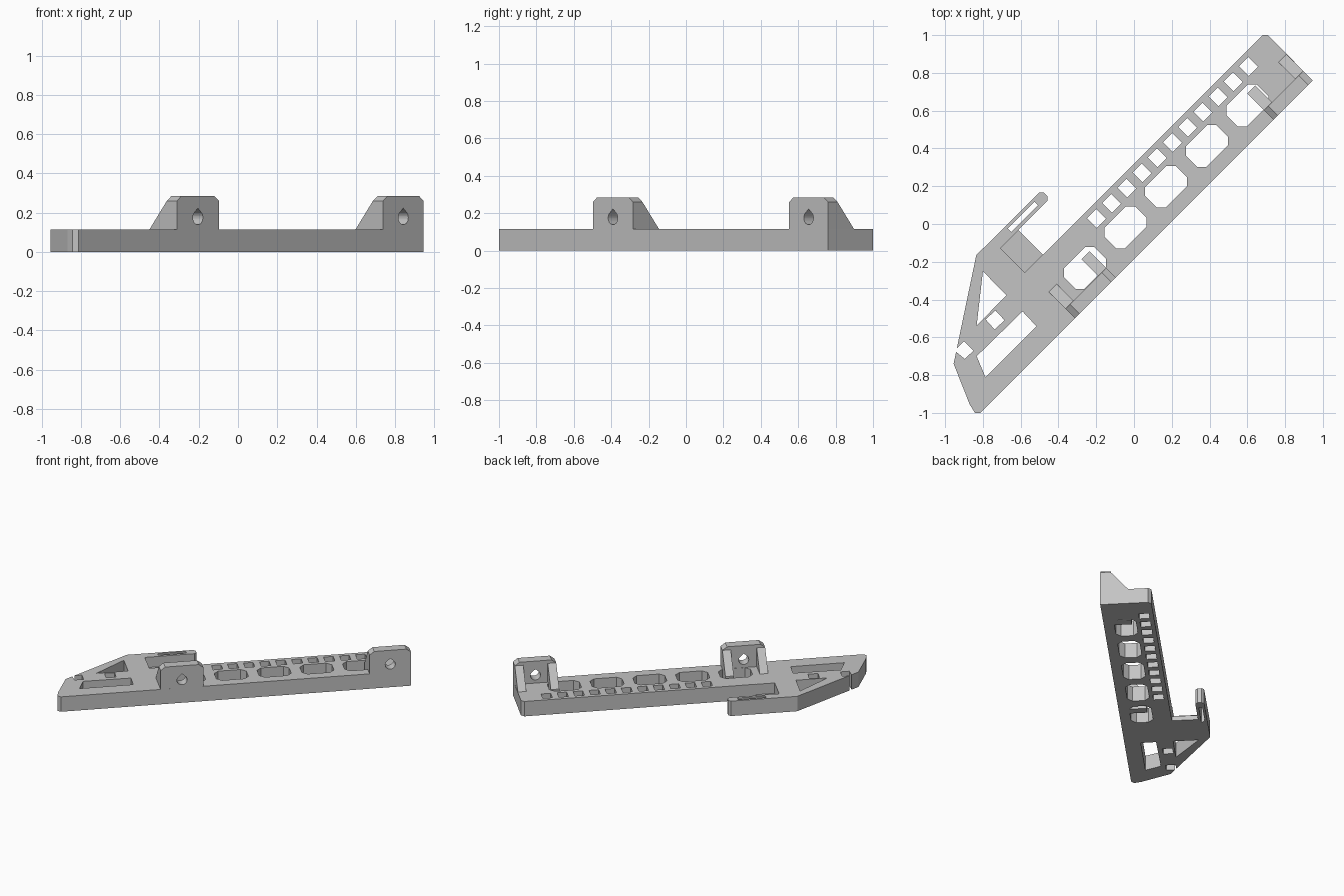
import bpy, bmesh, math

if "Cube" in bpy.data.objects:
    bpy.data.objects.remove(bpy.data.objects["Cube"])

S = math.sqrt(0.5)
grey = bpy.data.materials.new("plain grey")
grey.diffuse_color = (0.55, 0.55, 0.55, 1)
grey.use_nodes = True
grey.node_tree.nodes["Principled BSDF"].inputs["Base Color"].default_value = grey.diffuse_color


def P(u, v):
    """Point along (u) and across (v) the diagonal bar."""
    return (S * (u - v), S * (u + v))


def rect(u0, u1, v0, v1):
    return [P(u0, v0), P(u1, v0), P(u1, v1), P(u0, v1)]


def loft(bm, a, b):
    """Closed solid between two matching loops of 3D points."""
    va, vb = [bm.verts.new(p) for p in a], [bm.verts.new(p) for p in b]
    n = len(a)
    bm.faces.new(va[::-1])
    bm.faces.new(vb)
    for i in range(n):
        j = (i + 1) % n
        bm.faces.new((va[i], va[j], vb[j], vb[i]))


def prism(bm, pts, z0, z1):
    loft(bm, [(x, y, z0) for x, y in pts], [(x, y, z1) for x, y in pts])


def across(bm, prof, v0, v1):
    """Extrude a (u, z) profile across the bar."""
    loft(bm, [(*P(u, v0), z) for u, z in prof], [(*P(u, v1), z) for u, z in prof])


def along(bm, prof, u0, u1):
    """Extrude a (v, z) profile along the bar."""
    loft(bm, [(*P(u0, v), z) for v, z in prof], [(*P(u1, v), z) for v, z in prof])


def make(name, bm):
    bmesh.ops.recalc_face_normals(bm, faces=bm.faces)
    me = bpy.data.meshes.new(name)
    bm.to_mesh(me)
    bm.free()
    me.materials.append(grey)
    ob = bpy.data.objects.new(name, me)
    bpy.context.collection.objects.link(ob)
    return ob


def cut(ob, cutter):
    """Subtract the cutter, keep the result and drop the cutter."""
    m = ob.modifiers.new("cut", 'BOOLEAN')
    m.operation, m.solver, m.object = 'DIFFERENCE', 'EXACT', cutter
    dg = bpy.context.evaluated_depsgraph_get()
    me = bpy.data.meshes.new_from_object(ob.evaluated_get(dg))
    ob.modifiers.clear()
    ob.data = me
    bpy.data.objects.remove(cutter)


T = 0.115          # bar thickness
V0, V1 = -0.132, 0.226  # long edges of the bar

# Bar with head and side arm
bm = bmesh.new()
prism(bm, [(-0.842, -1.0), (-0.813, -1.0), P(1.206, V0), (0.71, 1.0), (0.68, 1.0),
           P(-0.456, V1), P(-0.456, 0.41), P(-0.237, 0.41), P(-0.22, 0.427),
           P(-0.22, 0.455), P(-0.237, 0.472), (-0.835, -0.165),
           (-0.955, -0.74), (-0.87, -0.955)], 0, T)
bar = make("slotted_bar", bm)

bm = bmesh.new()
# Openings in the head, and the notch in its edge
for pts in ([(-0.80, -0.25), (-0.675, -0.378), (-0.833, -0.537)],
            [(-0.733, -0.458), (-0.685, -0.51), (-0.738, -0.558), (-0.786, -0.505)],
            [(-0.59, -0.463), (-0.516, -0.542), (-0.786, -0.812), (-0.833, -0.70)],
            [(-0.90, -0.62), (-0.85, -0.67), (-0.895, -0.715), (-0.95, -0.67)]):
    prism(bm, pts, -0.1, 0.2)
# Large openings with clipped corners
L, W, C = 0.114, 0.077, 0.034
for i in range(5):
    u, v = -0.348 + 0.304 * i, 0.019
    prism(bm, [P(u + a, v + b) for a, b in (
        (L, C - W), (L, W - C), (L - C, W), (C - L, W),
        (-L, W - C), (-L, C - W), (C - L, -W), (L - C, -W))], -0.1, 0.2)
# Row of small openings
for i in range(11):
    u = -0.12 + 0.1138 * i
    prism(bm, rect(u - 0.034, u + 0.034, 0.124, 0.197), -0.1, 0.2)
# Arm slot and shallow pocket beside it
prism(bm, rect(-0.49, -0.29, 0.43, 0.455), -0.1, 0.2)
prism(bm, rect(-0.59, -0.40, 0.228, 0.409), 0.035, 0.2)
cut(bar, make("bar_cutter", bm))

# Two upright brackets
for name, a, b in (("lower_bracket", -0.573, -0.269), ("upper_bracket", 0.912, 1.206)):
    mid = (a + b) / 2
    bm = bmesh.new()
    across(bm, [(a, T), (b, T), (b, 0.26), (b - 0.033, 0.285), (a + 0.033, 0.285), (a, 0.26)],
           V0, -0.06)
    plate = make(name + "_plate", bm)
    # Teardrop hole
    r, zc = 0.036, 0.175
    prof = [(mid + r * math.cos(t), zc + r * math.sin(t))
            for t in (math.radians(-220 + 260 * k / 20) for k in range(21))]
    prof.append((mid, zc + 0.048))
    bm = bmesh.new()
    across(bm, prof, V0 - 0.1, 0.1)
    cut(plate, make("hole_cutter", bm))
    # Sloping side gussets
    for side, u0, u1 in (("near", a, a + 0.06), ("far", b - 0.06, b)):
        bm = bmesh.new()
        along(bm, [(-0.06, 0), (0.065, 0), (0.065, T), (-0.06, 0.26)], u0, u1)
        make(f"{name}_{side}_gusset", bm)
